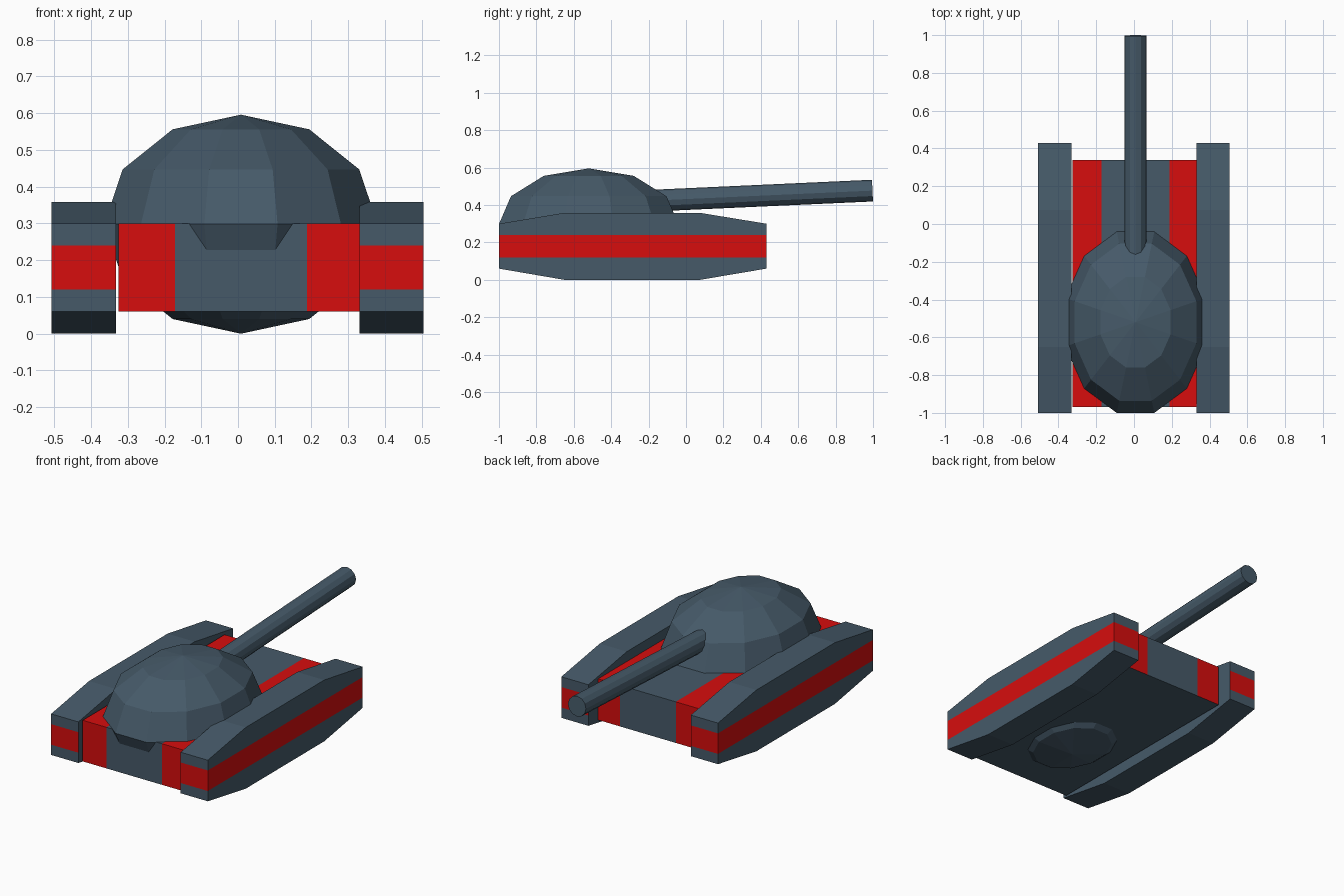
import bpy, bmesh, math
from mathutils import Matrix, Vector

if "Cube" in bpy.data.objects:
    bpy.data.objects.remove(bpy.data.objects["Cube"])


def material(name, colour):
    m = bpy.data.materials.new(name)
    m.diffuse_color = (*colour, 1)
    m.use_nodes = True
    m.node_tree.nodes["Principled BSDF"].inputs["Base Color"].default_value = m.diffuse_color
    return m


SLATE = material("slate grey", (0.061, 0.102, 0.141))
RED = material("bright red", (0.68, 0.004, 0.004))


def finish(name, bm, is_red=None):
    """Turn a bmesh into an object; faces passing is_red get the red material."""
    bmesh.ops.recalc_face_normals(bm, faces=bm.faces)
    bm.normal_update()
    for f in bm.faces:
        if is_red and is_red(f.calc_center_median(), f.normal):
            f.material_index = 1
    me = bpy.data.meshes.new(name)
    bm.to_mesh(me)
    bm.free()
    me.materials.append(SLATE)
    if is_red:
        me.materials.append(RED)
    ob = bpy.data.objects.new(name, me)
    bpy.context.collection.objects.link(ob)
    return ob


def cut(bm, co, no):
    bmesh.ops.bisect_plane(bm, geom=bm.verts[:] + bm.edges[:] + bm.faces[:],
                           plane_co=co, plane_no=no)


def extrude_x(points, x0, x1):
    """Solid from a (y, z) side profile."""
    bm = bmesh.new()
    face = bm.faces.new([bm.verts.new((x0, y, z)) for y, z in points])
    out = bmesh.ops.extrude_face_region(bm, geom=[face])
    bmesh.ops.translate(bm, vec=(x1 - x0, 0, 0),
                        verts=[v for v in out["geom"] if isinstance(v, bmesh.types.BMVert)])
    return bm


# Hull with two lengthwise painted stripes
bm = extrude_x([(-0.97, 0.06), (0.34, 0.06), (0.34, 0.30), (-0.97, 0.30)], -0.325, 0.33)
for x in (-0.172, 0.188):
    cut(bm, (x, 0, 0), (1, 0, 0))
finish("hull", bm, lambda c, n: not -0.172 < c.x < 0.188 and n.z > -0.5)

# Track housings with a red band round the outside and ends
profile = [(-1, 0.06), (-0.65, 0), (0.075, 0), (0.43, 0.06),
           (0.43, 0.30), (0.075, 0.358), (-0.65, 0.358), (-1, 0.30)]
for name, inner, outer in (("left_track", -0.332, -0.508), ("right_track", 0.33, 0.505)):
    bm = extrude_x(profile, inner, outer)
    for z in (0.12, 0.24):
        cut(bm, (0, 0, z), (0, 0, 1))
    side = math.copysign(1, outer)
    finish(name, bm, lambda c, n: 0.12 < c.z < 0.24 and abs(n.z) < 0.5 and n.x * side > -0.5)

# Turret: low-poly ellipsoid sunk through the hull
bm = bmesh.new()
bmesh.ops.create_uvsphere(
    bm, u_segments=12, v_segments=6, radius=1,
    matrix=Matrix.Translation((0.008, -0.52, 0.298)) @ Matrix.Diagonal((0.385, 0.497, 0.298, 1))
    @ Matrix.Rotation(math.radians(15), 4, "Z"))
finish("turret", bm)

# Gun barrel, tilted slightly upward
start, end = Vector((0.007, -0.30, 0.418)), Vector((0.007, 0.997, 0.477))
axis = end - start
bm = bmesh.new()
bmesh.ops.create_cone(
    bm, cap_ends=True, segments=12, radius1=0.058, radius2=0.058, depth=axis.length,
    matrix=Matrix.Translation((start + end) / 2) @ axis.to_track_quat("Z", "Y").to_matrix().to_4x4())
finish("gun_barrel", bm)
